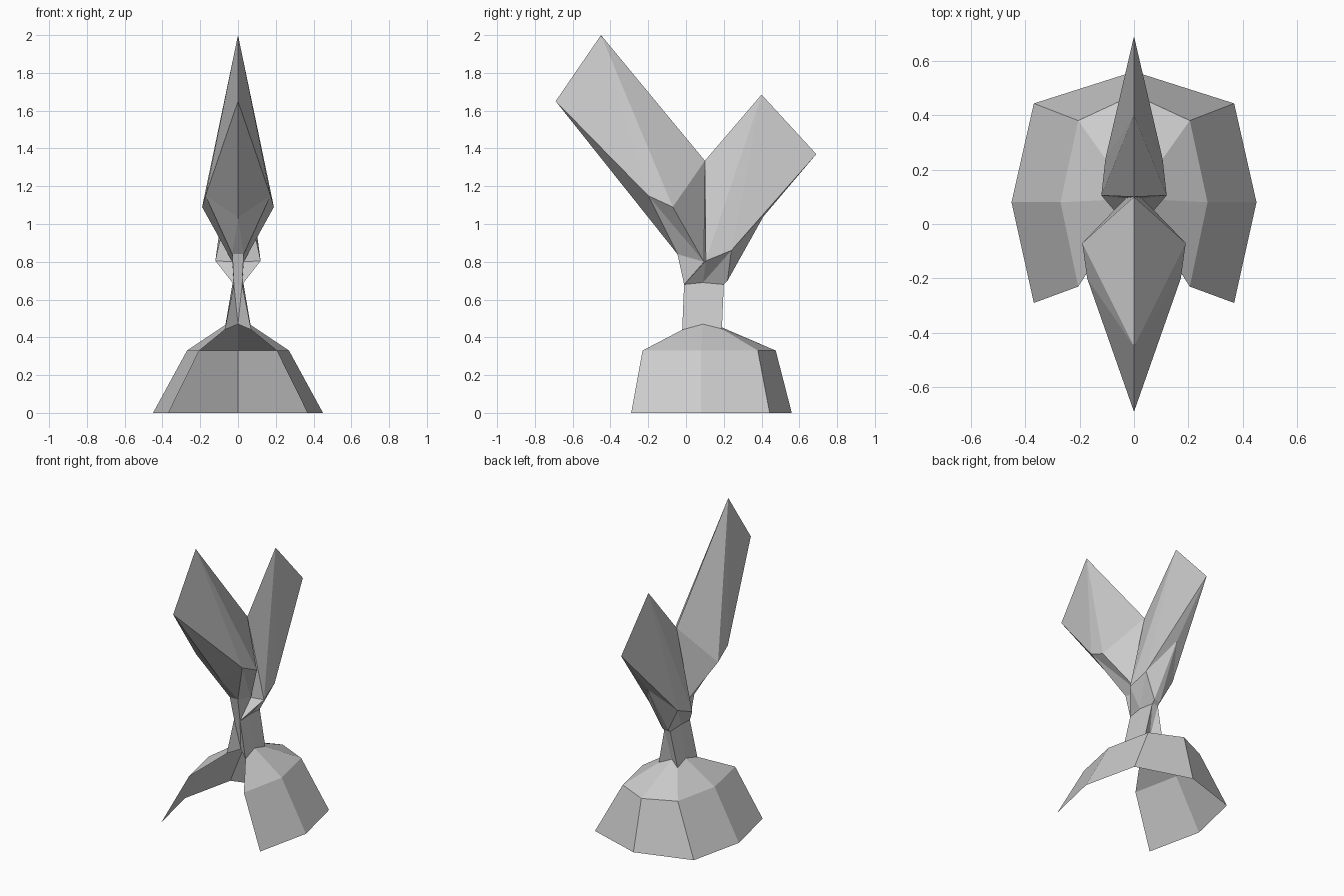
import bpy, bmesh

if "Cube" in bpy.data.objects:
    bpy.data.objects.remove(bpy.data.objects["Cube"])

# Shared points of the right half (x >= 0); the left half is mirrored
stem_pts = dict(
    S=(.022, -.01, .68), s=(0, -.01, .68),      # top front corner / centre
    M=(.028, .09, .69),                         # top side
    G=(.022, .2, .68), g=(0, .2, .68),          # top back corner / centre
    P=(.07, -.02, .44), p=(0, .03, .47),        # foot front corner / arch
    N=(.06, .09, .47),                          # foot side
    Q=(.07, .19, .445), q=(0, .15, .47))        # foot back corner / arch

front_pts = dict(
    T=(0, -.45, 2.0), O=(0, -.69, 1.65), I=(0, .1, 1.335),
    A=(.172, -.2, 1.15), B=(.19, -.07, 1.09), K=(0, -.2, 1.035),
    C=(.03, .095, .8), D=(.03, -.045, .84), d=(0, -.045, .84))

back_pts = dict(
    T=(0, .4, 1.685), O=(0, .69, 1.37), I=(0, .1, 1.335),
    E=(.12, .105, .805), F=(.105, .24, .86), K=(0, .41, 1.04),
    H=(.022, .22, .7), h=(0, .22, .7), C=front_pts["C"])


def part(name, pts, faces):
    """Flat-faced half mesh with a mirror across x = 0."""
    bm = bmesh.new()
    verts = {k: bm.verts.new(p) for k, p in pts.items()}
    for f in faces.split():
        bm.faces.new([verts[k] for k in f])
    for v in [v for v in bm.verts if not v.link_faces]:
        bm.verts.remove(v)
    bmesh.ops.recalc_face_normals(bm, faces=bm.faces)
    # Outer shell: the faces should look away from the part's axis
    c = sum((f.calc_center_median().x * f.normal.x * f.calc_area() for f in bm.faces))
    if c < 0:
        bmesh.ops.reverse_faces(bm, faces=bm.faces)
    me = bpy.data.meshes.new(name)
    bm.to_mesh(me)
    bm.free()
    ob = bpy.data.objects.new(name, me)
    bpy.context.collection.objects.link(ob)
    mod = ob.modifiers.new("Mirror", "MIRROR")
    mod.use_clip = True
    mod.merge_threshold = .0005
    return ob


# Stem: pinched tube with arched gaps at front and back
part("stem", stem_pts, "sSp SPp SMNP MGQN GQq Ggq")

# Front leaf: tall folded blade with a keel running down to the stem
part("front_leaf", {**stem_pts, **front_pts},
     "TOA TAB TBI IBC OKA AKD ADC ACB DCS KDd dDSs")

# Back leaf: shorter folded blade, joined to the front one along its spine
part("back_leaf", {**stem_pts, **back_pts},
     "TIE TEF TFO OFK FHK FMGH EMF KHh hHGg IEC ECS EMS")

# Skirt: rings of panels from stem foot to ground, open at the front
rings = [
    [stem_pts[k] for k in "PNQq"],
    [(.205, -.23, .33), (.27, .08, .33), (.205, .38, .33), (0, .475, .33)],
    [(.368, -.29, 0), (.45, .08, 0), (.368, .443, 0), (0, .56, 0)]]
skirt_pts = {k: p for k, p in zip("abcdefghijkl", sum(rings, []))}
part("skirt", skirt_pts, "abfe bcgf cdhg efji fgkj ghlk")
